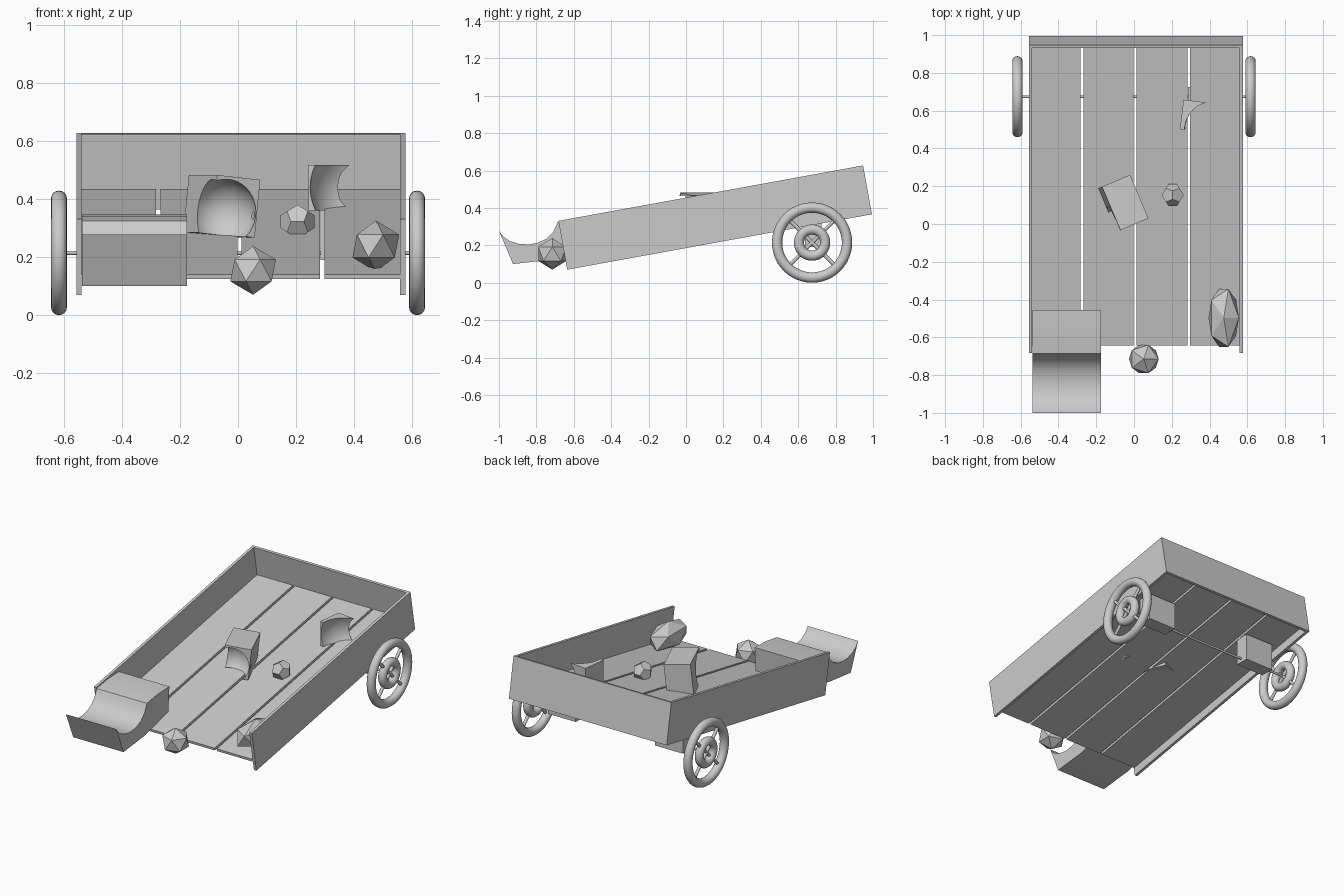
import bpy, bmesh, math
from mathutils import Matrix, Vector

if "Cube" in bpy.data.objects:
    bpy.data.objects.remove(bpy.data.objects["Cube"])

# Tilted cart-bed frame: local x across, y along the bed, z up from the bed's lower edge
BED = Matrix.Translation((0, -0.635, 0.07)) @ Matrix.Rotation(math.radians(10.3), 4, 'X')


def add_mesh(name, bm, matrix=None, smooth=False):
    bmesh.ops.recalc_face_normals(bm, faces=bm.faces)
    me = bpy.data.meshes.new(name)
    bm.to_mesh(me)
    bm.free()
    ob = bpy.data.objects.new(name, me)
    bpy.context.collection.objects.link(ob)
    if matrix:
        ob.matrix_world = matrix
    if smooth:
        smooth_by_angle(ob)
    return ob


def smooth_by_angle(ob, angle=35):
    bpy.ops.object.select_all(action='DESELECT')
    ob.select_set(True)
    bpy.context.view_layer.objects.active = ob
    bpy.ops.object.shade_smooth_by_angle(angle=math.radians(angle))


def box(name, lo, hi, matrix=None):
    lo, hi = Vector(lo), Vector(hi)
    bm = bmesh.new()
    bmesh.ops.create_cube(bm, size=1)
    bmesh.ops.scale(bm, vec=hi - lo, verts=bm.verts)
    bmesh.ops.translate(bm, vec=(lo + hi) / 2, verts=bm.verts)
    return add_mesh(name, bm, matrix)


def rod(name, centre, length, radius, rot):
    bm = bmesh.new()
    bmesh.ops.create_cone(bm, cap_ends=True, segments=12, radius1=radius,
                          radius2=radius, depth=length)
    return add_mesh(name, bm, Matrix.Translation(centre) @ rot, True)


def ring(name, centre, major, minor):
    bpy.ops.mesh.primitive_torus_add(major_radius=major, minor_radius=minor,
                                     major_segments=48, minor_segments=16,
                                     location=centre, rotation=(0, math.pi / 2, 0))
    ob = bpy.context.object
    ob.name = name
    smooth_by_angle(ob, 60)
    return ob


def rock(name, centre, size, rot=0):
    bm = bmesh.new()
    bmesh.ops.create_icosphere(bm, subdivisions=1, radius=1)
    bmesh.ops.scale(bm, vec=size, verts=bm.verts)
    return add_mesh(name, bm, Matrix.Translation(centre) @ Matrix.Rotation(rot, 4, 'Z'))


def scoop(ob, centre, radius):
    """Hollow out a block with a ball to leave a broken shard."""
    bm = bmesh.new()
    bmesh.ops.create_uvsphere(bm, u_segments=32, v_segments=20, radius=radius)
    cutter = add_mesh("scoop_cutter", bm, Matrix.Translation(centre))
    cutter.hide_render = True
    bpy.context.view_layer.update()
    mod = ob.modifiers.new("scoop", 'BOOLEAN')
    mod.operation, mod.solver, mod.object = 'DIFFERENCE', 'EXACT', cutter
    bpy.context.view_layer.objects.active = ob
    bpy.ops.object.modifier_apply(modifier=mod.name)
    bpy.data.objects.remove(cutter)
    smooth_by_angle(ob, 30)


# Floor planks
g = 0.0075
edges = [-0.54 - g, -0.275, 0.005, 0.29, 0.56 + g]
for i in range(4):
    box(f"floor_plank_{i + 1}", (edges[i] + g, 0.004, 0.055),
        (edges[i + 1] - g, 1.645, 0.071), BED)

# Side and back boards
box("side_board_left", (-0.557, 0, 0), (-0.539, 1.642, 0.265), BED)
box("side_board_right", (0.559, 0, 0), (0.577, 1.642, 0.265), BED)
box("back_board", (-0.557, 1.64, 0), (0.577, 1.656, 0.265), BED)

# Axle and its mounting blocks
AY, AZ = 0.674, 0.2145
rod("axle", (0, AY, AZ), 1.25, 0.007, Matrix.Rotation(math.pi / 2, 4, 'Y'))
for side, s in (("left", -1), ("right", 1)):
    x0, x1 = sorted((s * 0.285, s * 0.485))
    box(f"axle_block_{side}", (x0, 0.635, 0.19), (x1, 0.725, 0.365))

    # Wheel: rim, hub ring and crossed spokes
    c = (s * 0.617, AY, AZ)
    ring(f"wheel_rim_{side}", c, 0.187, 0.0275)
    ring(f"wheel_hub_{side}", c, 0.07, 0.027)
    for k in (-1, 1):
        rod(f"wheel_spoke_{side}_{'a' if k < 0 else 'b'}", c, 0.37, 0.010,
            Matrix.Rotation(k * math.pi / 4, 4, 'X'))

# Loose rocks
rock("round_rock", (0.052, -0.715, 0.154), (0.088, 0.088, 0.084))
rock("long_rock", (0.475, -0.497, 0.238), (0.09, 0.18, 0.088), math.pi / 2 * 0)

# Small twelve-sided stone
p = (1 + 5 ** 0.5) / 2
bm = bmesh.new()
for a in (-1, 1):
    for b in (-1, 1):
        for d in (-1, 1):
            bm.verts.new((a, b, d))
        for v in ((0, a / p, b * p), (a / p, b * p, 0), (a * p, 0, b / p)):
            bm.verts.new(v)
bmesh.ops.convex_hull(bm, input=bm.verts)
bmesh.ops.dissolve_limit(bm, angle_limit=0.05, verts=bm.verts, edges=bm.edges)
bmesh.ops.scale(bm, vec=(0.036,) * 3, verts=bm.verts)
add_mesh("small_stone", bm, Matrix.Translation((0.205, 0.153, 0.322)))

# Trough-shaped shard hanging off the front
arc = [(-1.0, 0.278), (-0.975, 0.245), (-0.94, 0.222), (-0.89, 0.207), (-0.84, 0.205),
       (-0.79, 0.214), (-0.745, 0.236), (-0.71, 0.272), (-0.685, 0.325)]
profile = arc + [(-0.58, 0.342), (-0.455, 0.347), (-0.465, 0.19), (-0.7, 0.125), (-0.925, 0.10)]
bm = bmesh.new()
face = bm.faces.new([bm.verts.new((-0.537, y, z)) for y, z in profile])
ext = bmesh.ops.extrude_face_region(bm, geom=[face])
new = [v for v in ext["geom"] if isinstance(v, bmesh.types.BMVert)]
bmesh.ops.translate(bm, vec=(0.362, 0, 0), verts=new)
add_mesh("trough_shard", bm, None, True)

# Hollowed shard in the middle of the bed
m = (Matrix.Translation((-0.055, 0.11, 0.375)) @ Matrix.Rotation(math.radians(23), 4, 'Z')
     @ Matrix.Rotation(math.radians(6), 4, 'Y'))
shard = box("middle_shard", (-0.082, -0.125, -0.1), (0.08, 0.125, 0.1), m)
scoop(shard, (-0.055, 0.01, 0.355), 0.118)

# Hollowed shard near the back
m = Matrix.Translation((0.308, 0.572, 0.438)) @ Matrix.Rotation(math.radians(-7), 4, 'Z')
shard = box("back_shard", (-0.056, -0.08, -0.078), (0.066, 0.08, 0.08), m)
scoop(shard, (0.42, 0.495, 0.44), 0.172)
